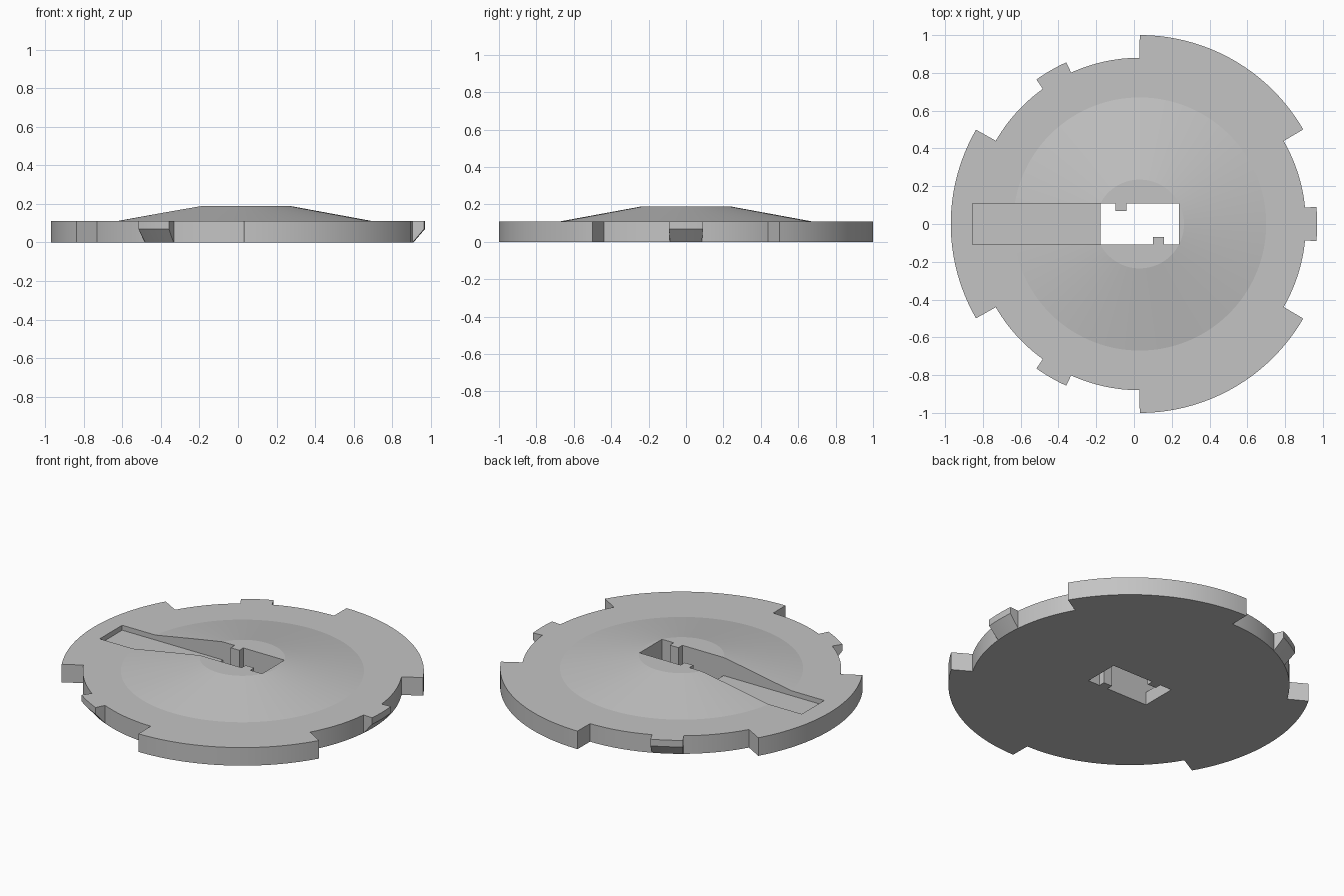
import bpy, bmesh
from math import radians, sin, cos

cube = bpy.data.objects.get("Cube")
if cube:
    bpy.data.objects.remove(cube, do_unlink=True)

CX = 0.03                                  # disc centre along x
BODY, WING, LUG = 0.88, 1.0, 0.94          # rim radii
RIM_TOP, HUB_TOP, LIP = 0.11, 0.19, 0.07   # heights
HALF = 0.108                               # half width of the slot

grey = bpy.data.materials.new("plain_grey")
grey.use_nodes = True
colour = (0.55, 0.55, 0.55, 1)
grey.diffuse_color = colour
grey.node_tree.nodes["Principled BSDF"].inputs["Base Color"].default_value = colour


def new_object(name, bm):
    bmesh.ops.recalc_face_normals(bm, faces=bm.faces)
    mesh = bpy.data.meshes.new(name)
    bm.to_mesh(mesh)
    bm.free()
    mesh.materials.append(grey)
    obj = bpy.data.objects.new(name, mesh)
    bpy.context.collection.objects.link(obj)
    return obj


def loft(name, rings):
    """Skin a stack of equal-length closed rings and cap both ends."""
    bm = bmesh.new()
    rows = [[bm.verts.new(p) for p in ring] for ring in rings]
    count = len(rows[0])
    for low, high in zip(rows, rows[1:]):
        for i in range(count):
            j = (i + 1) % count
            bm.faces.new((low[i], low[j], high[j], high[i]))
    bm.faces.new(rows[0][::-1])
    bm.faces.new(rows[-1])
    return new_object(name, bm)


def prism(name, outline, bottom, top):
    return loft(name, [[(x + CX, y, z) for x, y in outline] for z in (bottom, top)])


# Rim outline: lug, gap, wide wing, gap, repeated three times
outline = []
for turn in (0, 120, 240):
    for start, end, radius, steps in ((-5.6, 5.6, LUG, 6), (5.6, 30, BODY, 12),
                                      (30, 90, WING, 30), (90, 114.4, BODY, 12)):
        start, end = start + 0.04, end - 0.04
        for i in range(steps + 1):
            angle = radians(turn + start + (end - start) * i / steps)
            outline.append((angle, radius))


def ring(z, radius_of):
    return [(CX + radius_of(r) * cos(a), radius_of(r) * sin(a), z) for a, r in outline]


# Disc with undercut lugs and a raised conical hub
disc = loft("notched_disc", [
    ring(0, lambda r: BODY if r == LUG else r),
    ring(LIP, lambda r: r),
    ring(RIM_TOP, lambda r: r),
    ring(RIM_TOP, lambda r: 0.67),
    ring(HUB_TOP, lambda r: 0.235),
])

# Central through hole with two opposed keys left standing
half_hole = [(0.207, HALF), (-0.07, HALF), (-0.07, 0.07),
             (-0.128, 0.07), (-0.128, HALF), (-0.207, HALF)]
hole = prism("hole_cutter", half_hole + [(-x, -y) for x, y in half_hole], -0.1, 0.4)

# Shallow radial channel running from the hole towards the rim
channel = prism("channel_cutter", [(-0.885, -HALF), (-0.17, -HALF),
                                   (-0.17, HALF), (-0.885, HALF)], 0.08, 0.4)

bpy.ops.object.select_all(action='DESELECT')
bpy.context.view_layer.objects.active = disc
disc.select_set(True)
for cutter in (hole, channel):
    cutter.hide_render = True
    mod = disc.modifiers.new(cutter.name, 'BOOLEAN')
    mod.operation, mod.solver, mod.object = 'DIFFERENCE', 'EXACT', cutter
    bpy.ops.object.modifier_apply(modifier=mod.name)
    bpy.data.objects.remove(cutter, do_unlink=True)

# Smooth round walls and cone, crisp edges elsewhere
bpy.ops.object.shade_smooth_by_angle(angle=radians(8))
